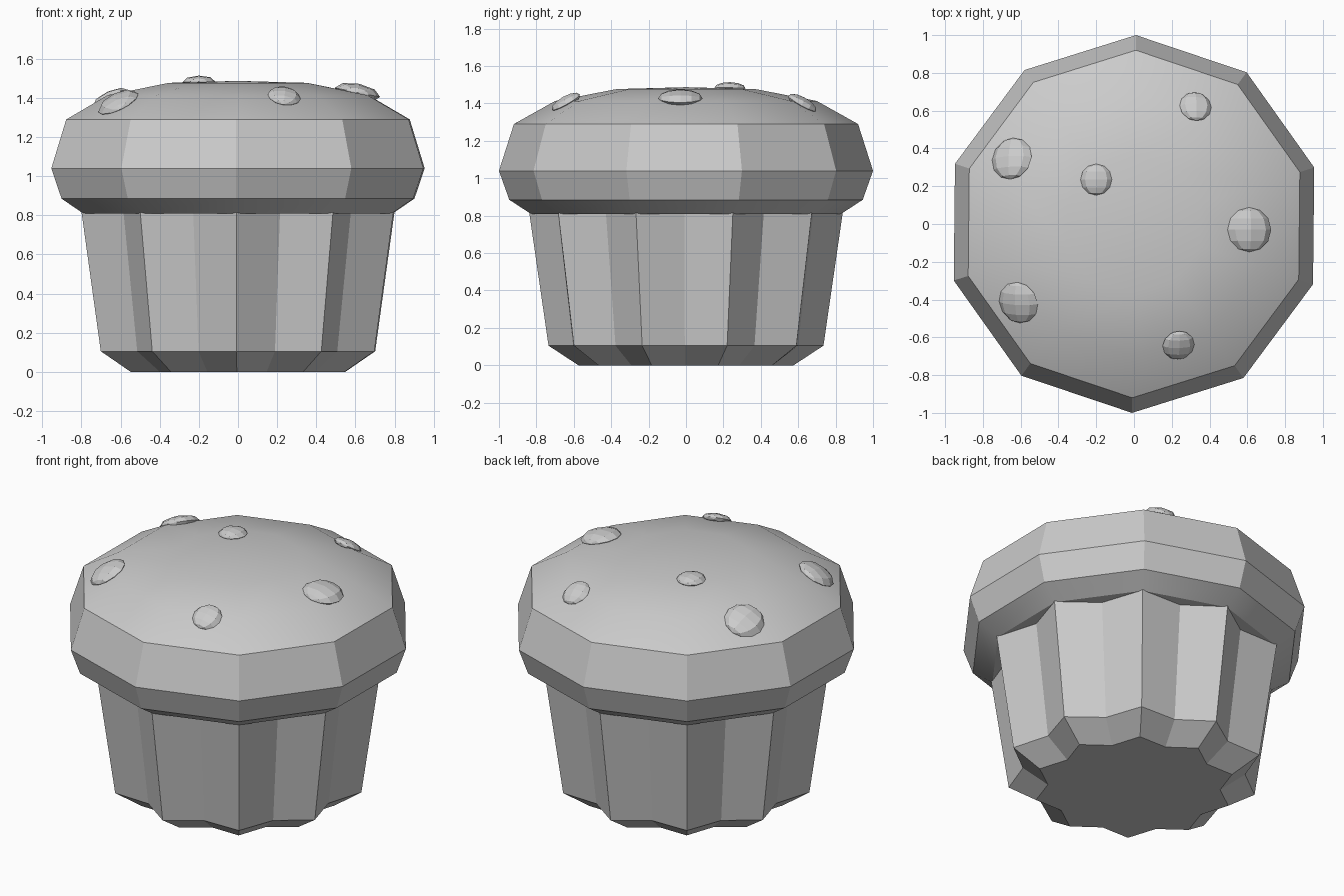
import bpy, bmesh
from math import sin, cos, pi, radians
from mathutils import Vector

if "Cube" in bpy.data.objects:
    bpy.data.objects.remove(bpy.data.objects["Cube"])

START = radians(89.4)  # one corner of the ten-sided plan points to the back


def make_object(name, bm):
    bmesh.ops.recalc_face_normals(bm, faces=bm.faces)
    mesh = bpy.data.meshes.new(name)
    bm.to_mesh(mesh)
    bm.free()
    ob = bpy.data.objects.new(name, mesh)
    bpy.context.collection.objects.link(ob)
    return ob


def stacked_rings(name, profile, count, top_z):
    """Stack rings of (outer radius, inner radius, z); radii alternate by corner."""
    bm = bmesh.new()
    rings = []
    for outer, inner, z in profile:
        ring = []
        for i in range(count):
            r = inner if i % 2 else outer
            a = START + 2 * pi * i / count
            ring.append(bm.verts.new((r * cos(a), r * sin(a), z)))
        rings.append(ring)
    for lo, hi in zip(rings, rings[1:]):
        for i in range(count):
            j = (i + 1) % count
            bm.faces.new((lo[i], lo[j], hi[j], hi[i]))
    bm.faces.new(rings[0][::-1])
    tip = bm.verts.new((0, 0, top_z))
    for i in range(count):
        bm.faces.new((rings[-1][i], rings[-1][(i + 1) % count], tip))
    return make_object(name, bm)


# Pleated paper cup with a tucked-in base
cup = stacked_rings("paper_cup", [
    (0.575, 0.49, 0.0), (0.735, 0.632, 0.105), (0.838, 0.718, 0.815)], 20, 0.815)

# Ten-sided muffin top with a softly shaded dome
dome_profile = [(0.83, 0.81), (0.945, 0.885), (1.0, 1.04), (0.92, 1.29),
                (0.70, 1.413), (0.37, 1.477)]
top = stacked_rings("muffin_top", [(r, r, z) for r, z in dome_profile], 10, 1.487)
bpy.ops.object.select_all(action='DESELECT')
top.select_set(True)
bpy.context.view_layer.objects.active = top
bpy.ops.object.shade_smooth_by_angle(angle=radians(31))

# Chips: flattened low-poly balls lying on the dome surface
chips = [(-0.20, 0.235, 0.083), (0.325, 0.62, 0.085), (-0.645, 0.345, 0.115),
         (0.61, -0.03, 0.118), (-0.61, -0.415, 0.113), (0.235, -0.64, 0.085)]
for n, (x, y, r) in enumerate(chips, 1):
    hit, spot, normal, _ = top.ray_cast(Vector((x, y, 3)), Vector((0, 0, -1)))
    bm = bmesh.new()
    bmesh.ops.create_uvsphere(bm, u_segments=8, v_segments=6, radius=r)
    bmesh.ops.rotate(bm, verts=bm.verts, cent=(0, 0, 0),
                     matrix=Vector((0, 0, 1)).rotation_difference(Vector((0, 1, 0))).to_matrix())
    bmesh.ops.scale(bm, verts=bm.verts, vec=(1, 1, 0.38))
    chip = make_object(f"chip_{n}", bm)
    chip.location = spot + normal * 0.004
    chip.rotation_mode = 'QUATERNION'
    chip.rotation_quaternion = Vector((0, 0, 1)).rotation_difference(normal)
